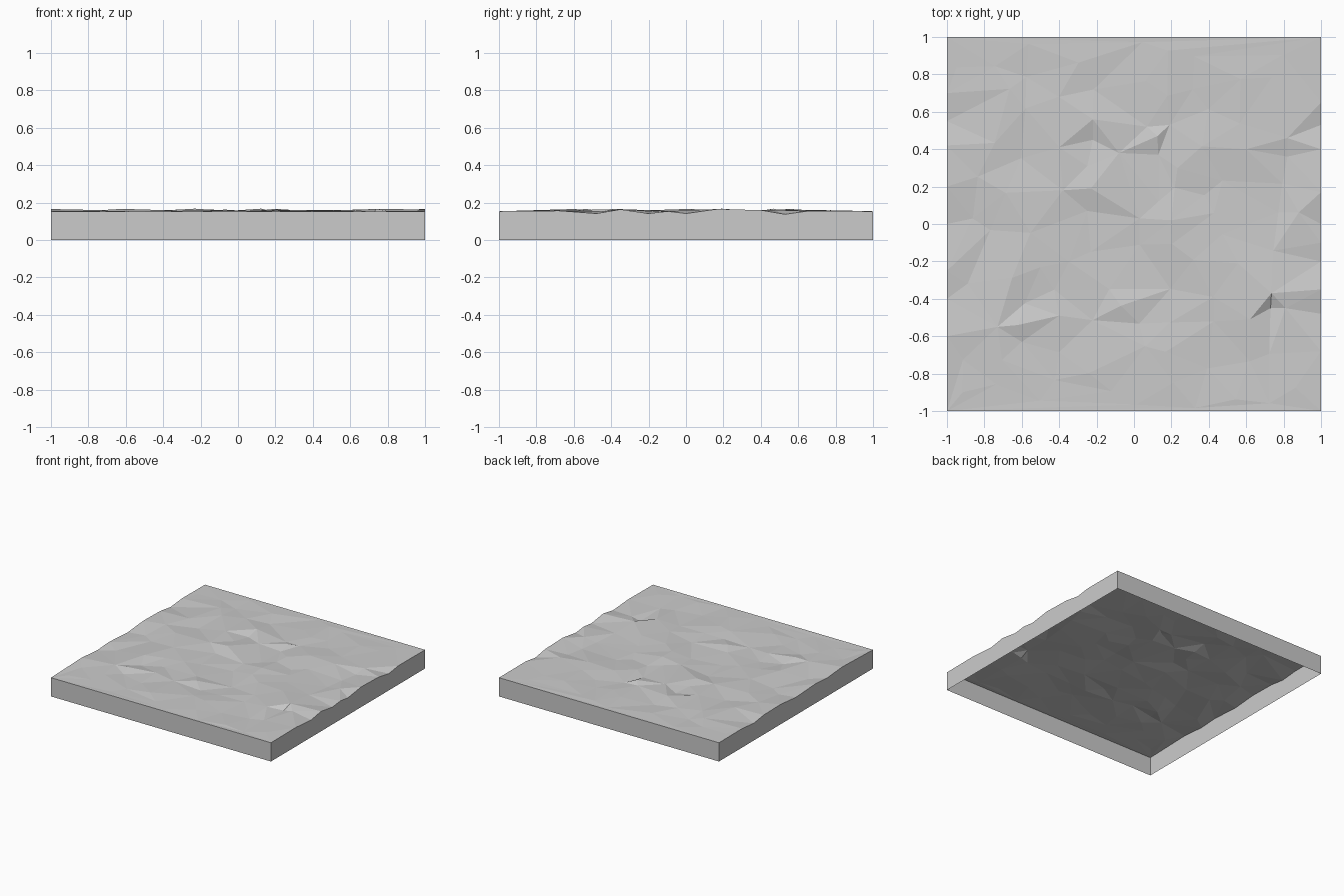
import bpy, bmesh, random
from mathutils import Vector
from mathutils.geometry import delaunay_2d_cdt

random.seed(11)
cube = bpy.data.objects.get("Cube")
if cube:
    bpy.data.objects.remove(cube, do_unlink=True)

LEVEL = 0.154
STEPS = 11

stone = bpy.data.materials.new("stone_grey")
stone.use_nodes = True
grey = (0.6, 0.6, 0.6, 1)
stone.diffuse_color = grey
stone.node_tree.nodes["Principled BSDF"].inputs["Base Color"].default_value = grey


def make_object(name, bm):
    mesh = bpy.data.meshes.new(name)
    bm.to_mesh(mesh)
    bm.free()
    mesh.materials.append(stone)
    obj = bpy.data.objects.new(name, mesh)
    bpy.context.collection.objects.link(obj)
    return obj


# Distinct peaks and hollows: x, y, height above the general level
landmarks = [
    (.735, -.37, .012), (.62, -.51, .008), (.73, -.45, -.018), (.81, -.45, 0),
    (.125, .47, .014), (.13, .37, -.006), (.19, .53, -.004), (.07, .52, 0),
    (-.22, .56, .012), (-.4, .41, .006), (-.22, .45, -.012), (-.08, .38, 0),
    (-.23, .19, .014), (-.38, .18, .005), (-.25, .07, -.01), (-.25, .31, 0),
    (-.62, -.54, .013), (-.73, -.55, .006), (-.4, -.49, .006), (-.6, -.63, -.006),
    (.2, .02, .013), (.03, .03, -.004), (.13, .12, -.002),
    (.82, .46, .008), (.6, .4, .007), (.82, .36, -.008),
]
# Side rims: y, height above the general level
right_rim = [(-.68, .003), (-.48, -.012), (-.35, .01), (-.2, -.012), (-.1, 0),
             (0, -.012), (.17, .012), (.4, .006), (.53, -.016), (.65, .001)]
left_rim = [(-.6, .012), (-.4, -.004), (-.25, .006), (0, -.008), (.2, .01),
            (.42, .006), (.55, -.012), (.7, .002)]

points = [(x, y, 0) for x in (-1, 1) for y in (-1, 1)]
points += [(1, y, h) for y, h in right_rim] + [(-1, y, h) for y, h in left_rim]
points += landmarks

# Fill the rest with a jittered scatter, calmer near the front and back
cell = 2 / STEPS
for i in range(STEPS):
    for j in range(STEPS):
        x = -1 + cell * (i + .5 + random.uniform(-.42, .42))
        y = -1 + cell * (j + .5 + random.uniform(-.42, .42))
        if min((x - p[0]) ** 2 + (y - p[1]) ** 2 for p in points) < .011:
            continue
        calm = min(1, (1.05 - abs(y)) / .5)
        points.append((x, y, random.uniform(-.011, .011) * calm))

# Faceted ground surface
flat, _, faces, originals, _, _ = delaunay_2d_cdt(
    [Vector(p[:2]) for p in points], [], [], 0, 1e-5)
bm = bmesh.new()
verts = [bm.verts.new((v.x, v.y, LEVEL + points[o[0]][2]))
         for v, o in zip(flat, originals)]
for f in faces:
    bm.faces.new([verts[k] for k in f])
bmesh.ops.recalc_face_normals(bm, faces=bm.faces)
if sum(f.normal.z for f in bm.faces) < 0:
    bmesh.ops.reverse_faces(bm, faces=bm.faces)

# Thin side walls drop from the rim, leaving the underside open
rim = [e for e in bm.edges if e.is_boundary]
walls = bmesh.new()
for edge in rim:
    a, b = (v.co for v in edge.verts)
    quad = [a, b, Vector((b.x, b.y, 0)), Vector((a.x, a.y, 0))]
    face = walls.faces.new([walls.verts.new(p) for p in quad])
    face.normal_update()
    if face.normal.dot(Vector((a.x + b.x, a.y + b.y, 0))) < 0:
        face.normal_flip()
bmesh.ops.remove_doubles(walls, verts=walls.verts, dist=1e-5)

make_object("ground_surface", bm)
make_object("side_walls", walls)
